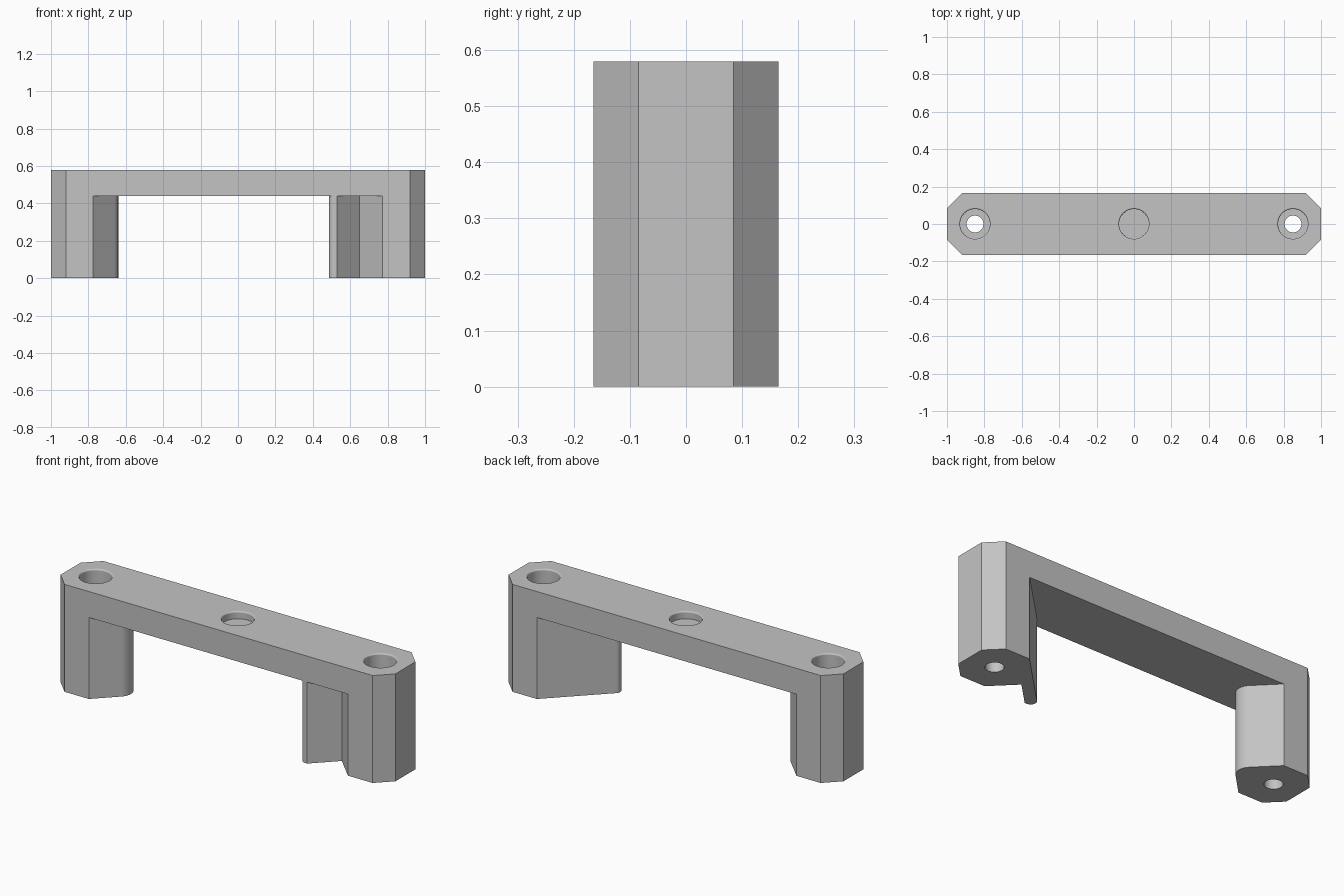
import bpy, bmesh, math
from mathutils import Vector, Matrix

if "Cube" in bpy.data.objects:
    bpy.data.objects.remove(bpy.data.objects["Cube"])

HEIGHT, BEAM_Z = 0.58, 0.44      # top of the bar, underside of the bar
END, SIDE, CHAMFER = 1.0, 0.165, 0.08
LEG_X = 0.775                    # inner corner of each leg
OUT = 0.25                       # cutters reach past the sides

grey = bpy.data.materials.new("plain grey")
grey.use_nodes = True
colour = (0.55, 0.55, 0.55, 1)
grey.diffuse_color = colour
grey.node_tree.nodes["Principled BSDF"].inputs["Base Color"].default_value = colour


def finish(bm, name):
    bmesh.ops.recalc_face_normals(bm, faces=bm.faces)
    mesh = bpy.data.meshes.new(name)
    bm.to_mesh(mesh)
    bm.free()
    mesh.materials.append(grey)
    obj = bpy.data.objects.new(name, mesh)
    bpy.context.collection.objects.link(obj)
    return obj


def prism(name, outline, z0, z1):
    bm = bmesh.new()
    face = bm.faces.new([bm.verts.new((x, y, z0)) for x, y in outline])
    top = bmesh.ops.extrude_face_region(bm, geom=[face])["geom"]
    moved = [v for v in top if isinstance(v, bmesh.types.BMVert)]
    bmesh.ops.translate(bm, verts=moved, vec=(0, 0, z1 - z0))
    return finish(bm, name)


def lathe(name, profile, x, steps=48):
    bm = bmesh.new()
    verts = [bm.verts.new((r, 0, z)) for r, z in profile]
    edges = [bm.edges.new(pair) for pair in zip(verts, verts[1:])]
    bmesh.ops.spin(bm, geom=verts + edges, cent=(0, 0, 0), axis=(0, 0, 1),
                   angle=math.tau, steps=steps, use_duplicate=False)
    bmesh.ops.remove_doubles(bm, verts=bm.verts, dist=0.0001)
    bmesh.ops.translate(bm, verts=bm.verts, vec=(x, 0, 0))
    return finish(bm, name)


def arc(cx, cy, r, start, stop, steps=12):
    angles = [math.radians(start + (stop - start) * i / steps) for i in range(steps + 1)]
    return [(cx + r * math.cos(a), cy + r * math.sin(a)) for a in angles]


def carve(target, cutter):
    cutter.hide_render = True
    mod = target.modifiers.new("carve", 'BOOLEAN')
    mod.operation, mod.solver, mod.object = 'DIFFERENCE', 'EXACT', cutter
    bpy.context.view_layer.objects.active = target
    bpy.ops.object.modifier_apply(modifier=mod.name)
    bpy.data.objects.remove(cutter)


# Solid bar with clipped corners
e, s, c = END, SIDE, CHAMFER
handle = prism("bracket_handle", [
    (-e, c - s), (c - e, -s), (e - c, -s), (e, c - s),
    (e, s - c), (e - c, s), (c - e, s), (-e, s - c)], 0, HEIGHT)

# Opening between the legs: rounded nose on one, slanted arm on the other
opening = [(-LEG_X, -OUT), (-LEG_X, -s)]
opening += arc(-0.71, 0, 0.07, -45, 45)
opening += [(-LEG_X, s), (-LEG_X, OUT), (LEG_X, OUT), (LEG_X, s)]
opening += arc(0.517, -0.135, 0.03, 135, 270)
opening += [(0.517, -OUT)]
carve(handle, prism("opening_cutter", opening, -0.1, BEAM_Z))

# V groove in the front of the arm
tip = Vector((0.65, -0.043))
reach = 0.2
groove = [tip, tip + Vector((-reach, -reach)), tip + Vector((reach, -reach))]
carve(handle, prism("groove_cutter", groove, -0.1, BEAM_Z))

# Round recesses with softened rims
BORE, RIM, SCREW = 0.08, 0.008, 0.045
mouth = [(0, HEIGHT + 0.1), (BORE + RIM, HEIGHT + 0.1)]
mouth += arc(BORE + RIM, HEIGHT - RIM, RIM, 90, 180, 5)
carve(handle, lathe("recess_cutter", mouth + [(BORE, 0.54), (0, 0.54)], 0))
for x in (-0.85, 0.85):
    screw = mouth + [(BORE, 0.46), (SCREW, 0.46), (SCREW, -0.1), (0, -0.1)]
    carve(handle, lathe("screw_cutter", screw, x))

# Smooth the round parts and keep the flats flat
bpy.ops.object.select_all(action='DESELECT')
handle.select_set(True)
bpy.context.view_layer.objects.active = handle
bpy.ops.object.shade_smooth_by_angle(angle=math.radians(30))
weighted = handle.modifiers.new("weighted", 'WEIGHTED_NORMAL')
weighted.keep_sharp = True
